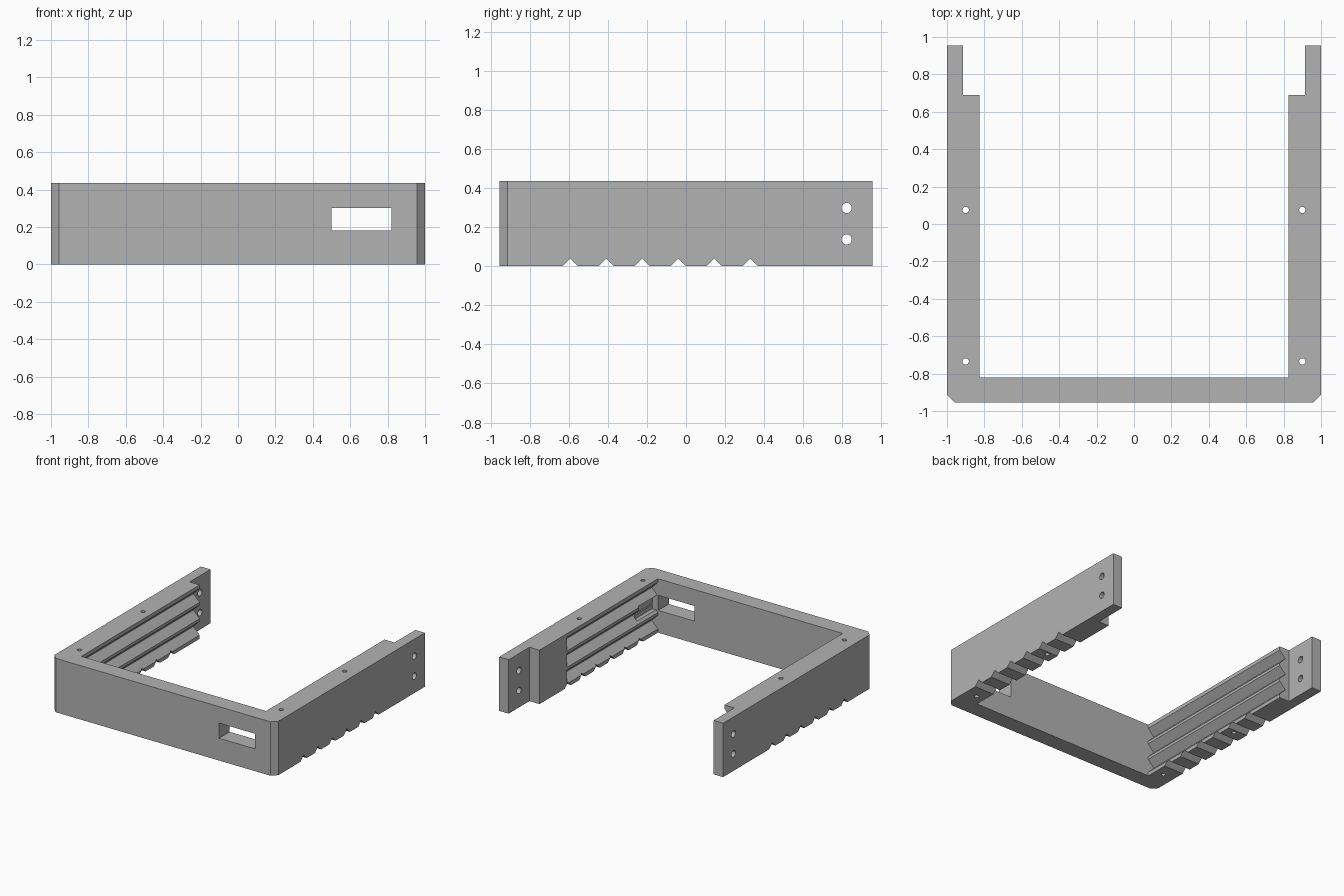
import bpy
import bmesh
from mathutils import Matrix, Vector

cube = bpy.data.objects.get("Cube")
if cube:
    bpy.data.objects.remove(cube, do_unlink=True)

HEIGHT = 0.435
FRONT, BACK = -0.955, 0.955
INNER_X, INNER_Y = 0.825, -0.82
STEP_X, STEP_Y = 0.915, 0.69
CHAMFER = 0.042

grey = bpy.data.materials.new("plain grey")
grey.use_nodes = True
grey.diffuse_color = (0.45, 0.45, 0.45, 1)
grey.node_tree.nodes["Principled BSDF"].inputs["Base Color"].default_value = (0.45, 0.45, 0.45, 1)


def prism(name, points, offset):
    """Extrude a closed outline of 3D points along an offset."""
    bm = bmesh.new()
    face = bm.faces.new([bm.verts.new(p) for p in points])
    extruded = bmesh.ops.extrude_face_region(bm, geom=[face])["geom"]
    moved = [v for v in extruded if isinstance(v, bmesh.types.BMVert)]
    bmesh.ops.translate(bm, vec=Vector(offset), verts=moved)
    bmesh.ops.recalc_face_normals(bm, faces=bm.faces)
    return finish(name, bm)


def finish(name, bm):
    mesh = bpy.data.meshes.new(name)
    bm.to_mesh(mesh)
    bm.free()
    mesh.materials.append(grey)
    obj = bpy.data.objects.new(name, mesh)
    bpy.context.scene.collection.objects.link(obj)
    return obj


def cylinder(name, centre, radius, depth, axis):
    bm = bmesh.new()
    turn = Matrix.Rotation(1.570796, 4, "Y") if axis == "X" else Matrix()
    bmesh.ops.create_cone(bm, cap_ends=True, segments=24, radius1=radius, radius2=radius,
                          depth=depth, matrix=Matrix.Translation(centre) @ turn)
    return finish(name, bm)


def box(name, low, high):
    (x0, y0, z0), (x1, y1, z1) = low, high
    outline = [(x0, y0, z0), (x1, y0, z0), (x1, y1, z0), (x0, y1, z0)]
    return prism(name, outline, (0, 0, z1 - z0))


# U-shaped frame with chamfered front corners and thinned rear tabs
half = [(1 - CHAMFER, FRONT), (1, FRONT + CHAMFER), (1, BACK), (STEP_X, BACK),
        (STEP_X, STEP_Y), (INNER_X, STEP_Y), (INNER_X, INNER_Y)]
outline = half + [(-x, y) for x, y in reversed(half)]
frame = prism("frame", [(x, y, 0) for x, y in outline], (0, 0, HEIGHT))

cutters = []

# Vent notches across the underside of both walls
for i in range(6):
    y = -0.592 + 0.184 * i
    notch = [(-1.1, y - 0.05, -0.01), (-1.1, y + 0.05, -0.01), (-1.1, y, 0.04)]
    cutters.append(prism("notch_cutter", notch, (2.2, 0, 0)))

# Lengthwise V grooves on the inner faces
GROOVE = 0.055
for side, end in ((1, 0.34), (-1, STEP_Y + 0.02)):
    for z in (0.085, 0.2175, 0.35):
        lip = side * (INNER_X - 0.005)
        tip = side * (INNER_X + GROOVE)
        vee = [(lip, INNER_Y, z - GROOVE - 0.005), (lip, INNER_Y, z + GROOVE + 0.005),
               (tip, INNER_Y, z)]
        cutters.append(prism("groove_cutter", vee, (0, end - INNER_Y, 0)))

    # Upright screw holes and rear cross holes
    for y in (-0.735, 0.075):
        cutters.append(cylinder("screw_hole_cutter", (side * 0.9, y, HEIGHT / 2), 0.017, 1, "Z"))
    for z in (0.137, 0.298):
        cutters.append(cylinder("side_hole_cutter", (side * 0.96, 0.822, z), 0.026, 0.3, "X"))

# Front window and the pocket beside it
cutters.append(box("window_cutter", (0.5, -1.1, 0.18), (0.822, -0.7, 0.302)))
cutters.append(box("pocket_cutter", (0.8, INNER_Y, 0.18), (0.875, -0.58, 0.302)))

for cutter in cutters:
    cut = frame.modifiers.new("cut", "BOOLEAN")
    cut.operation = "DIFFERENCE"
    cut.solver = "EXACT"
    cut.object = cutter

# Bake the cuts and discard the cutters
bpy.context.view_layer.update()
graph = bpy.context.evaluated_depsgraph_get()
baked = bpy.data.meshes.new_from_object(frame.evaluated_get(graph))
frame.modifiers.clear()
frame.data = baked
frame.data.name = "frame"
for cutter in cutters:
    bpy.data.objects.remove(cutter, do_unlink=True)
